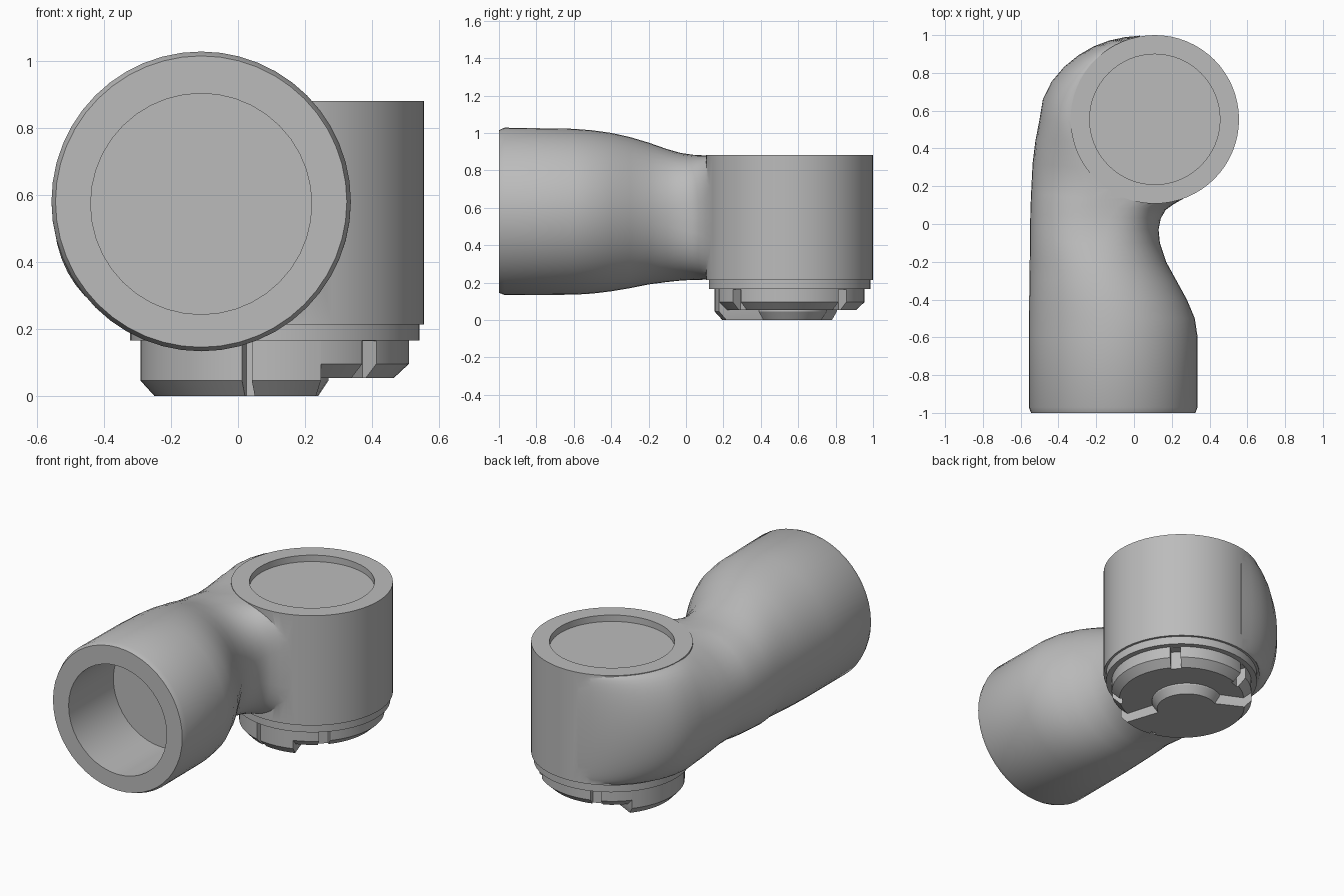
import bpy, bmesh, math

if "Cube" in bpy.data.objects:
    bpy.data.objects.remove(bpy.data.objects["Cube"])

CX, CY = 0.11, 0.554         # axis of the upright socket
TX = -0.11                   # axis of the pipe

grey = bpy.data.materials.new("plain_grey")
grey.diffuse_color = (0.5, 0.5, 0.5, 1)
grey.use_nodes = True
grey.node_tree.nodes["Principled BSDF"].inputs["Base Color"].default_value = grey.diffuse_color


def loft(name, rings):
    """Closed solid through rings with equal point counts."""
    bm = bmesh.new()
    vs = [[bm.verts.new(p) for p in r] for r in rings]
    n = len(vs[0])
    for a, b in zip(vs, vs[1:]):
        for i in range(n):
            j = (i + 1) % n
            bm.faces.new((a[i], a[j], b[j], b[i]))
    bm.faces.new(vs[0][::-1])
    bm.faces.new(vs[-1])
    bmesh.ops.recalc_face_normals(bm, faces=bm.faces)
    me = bpy.data.meshes.new(name)
    bm.to_mesh(me)
    bm.free()
    ob = bpy.data.objects.new(name, me)
    me.materials.append(grey)
    bpy.context.collection.objects.link(ob)
    return ob


def turned(name, profile, n=64):
    """Stack of circles (radius, z) about the socket axis."""
    return loft(name, [[(CX + r * math.cos(2 * math.pi * i / n),
                         CY + r * math.sin(2 * math.pi * i / n), z) for i in range(n)]
                       for r, z in profile])


def boolean(ob, other, op):
    m = ob.modifiers.new(op, 'BOOLEAN')
    m.operation, m.object, m.solver = op, other, 'EXACT'
    bpy.context.view_layer.objects.active = ob
    bpy.ops.object.modifier_apply(modifier=m.name)
    bpy.data.objects.remove(other, do_unlink=True)


def smooth(ob, angle=30):
    bpy.ops.object.select_all(action='DESELECT')
    ob.select_set(True)
    bpy.context.view_layer.objects.active = ob
    bpy.ops.object.shade_smooth_by_angle(angle=math.radians(angle))


# Pipe sections: outer x, y, inner x, y, bottom z, top z, inner squareness
sections = [
    (-.545, -1, .325, -1, .145, 1.015, 2), (-.557, -.97, .337, -.97, .133, 1.028, 2),
    (-.557, -.6, .337, -.6, .135, 1.022, 2), (-.556, -.5, .322, -.5, .141, 1.014, 2),
    (-.555, -.4, .28, -.4, .153, 1.0, 2), (-.553, -.3, .225, -.3, .17, .978, 2),
    (-.552, -.2, .17, -.2, .19, .948, 2), (-.551, -.1, .137, -.1, .203, .913, 2.2),
    (-.55, -.02, .13, -.03, .211, .892, 2.5), (-.549, .05, .142, .03, .214, .883, 2.8),
    (-.547, .11, .168, .075, .215, .88, 3.2), (-.545, .16, .21, .105, .215, .879, 3.6),
    (-.542, .22, .28, .145, .215, .879, 4), (-.537, .32, .22, .25, .215, .879, 3),
    (-.522, .44, .02, .44, .215, .879, 2.2)]
# The elbow bulge hugs the socket and fades out round the back: angle, outer radius
for ang, r in ((180, .61), (170, .602), (160, .582), (150, .555), (140, .528),
               (130, .504), (120, .482), (110, .463), (100, .45)):
    c, s = math.cos(math.radians(ang)), math.sin(math.radians(ang))
    q = .876 - r
    sections.append((CX + r * c, CY + r * s, CX + q * c, CY + q * s, .215, .879, 2))
rings = []
for ox, oy, ix, iy, lo, hi, e in sections:
    ring = []
    for k in range(48):
        a = 2 * math.pi * k / 48
        c, s = math.cos(a), math.sin(a)
        p = 2 / (e if c > 0 else min(e, 2.2))
        c, s = (math.copysign(abs(f) ** p, f) for f in (c, s))
        t = (1 + c) / 2
        ring.append((ox + (ix - ox) * t, oy + (iy - oy) * t, (lo + hi) / 2 + s * (hi - lo) / 2))
    rings.append(ring)
body = loft("elbow_body", rings)

# Upright socket merged into the pipe, with shallow top recess and pipe bore
boolean(body, turned("upright_socket", [(.446, .213), (.446, .881)]), 'UNION')
boolean(body, turned("recess_cutter", [(.345, .842), (.345, 1.2)]), 'DIFFERENCE')
bore = [[(TX + .33 * math.cos(math.pi * i / 20), y, .573 + .33 * math.sin(math.pi * i / 20))
         for i in range(40)] for y in (-1.2, -.57)]
boolean(body, loft("bore_cutter", bore), 'DIFFERENCE')
smooth(body)

# Collar and twist-lock fitting underneath
collar = turned("collar", [(.432, .165), (.432, .22)])
smooth(collar)
lock = turned("lock_ring", [(.355, .053), (.4, .095), (.4, .168)])


def lock_outline(r, lobe, z):
    pts = [(0, r, 141 + 149 * i / 30) for i in range(31)]            # outer edge
    pts += [(-.04, lobe, -55 + 175 * i / 20) for i in range(21)]     # central lobe
    return [(CX + dx + q * math.cos(math.radians(a)), CY + q * math.sin(math.radians(a)), z)
            for dx, q, a in pts]


plate = loft("lock_plate", [lock_outline(.36, .17, 0), lock_outline(.401, .2, .045),
                            lock_outline(.401, .2, .168)])


def slot(ob, angle, width):
    a = math.radians(angle)
    dx, dy = math.cos(a), math.sin(a)
    ring = [(r, w) for r, w in ((.34, -width), (.5, -width), (.5, width), (.34, width))]
    boolean(ob, loft("slot_cutter", [[(CX + r * dx - w * dy, CY + r * dy + w * dx, z)
                                      for r, w in ring] for z in (-.1, .163)]), 'DIFFERENCE')


for angle in (45, 112, 315):
    slot(lock, angle, .03)
for ob in (lock, plate):
    slot(ob, 258, .015)
    smooth(ob)
